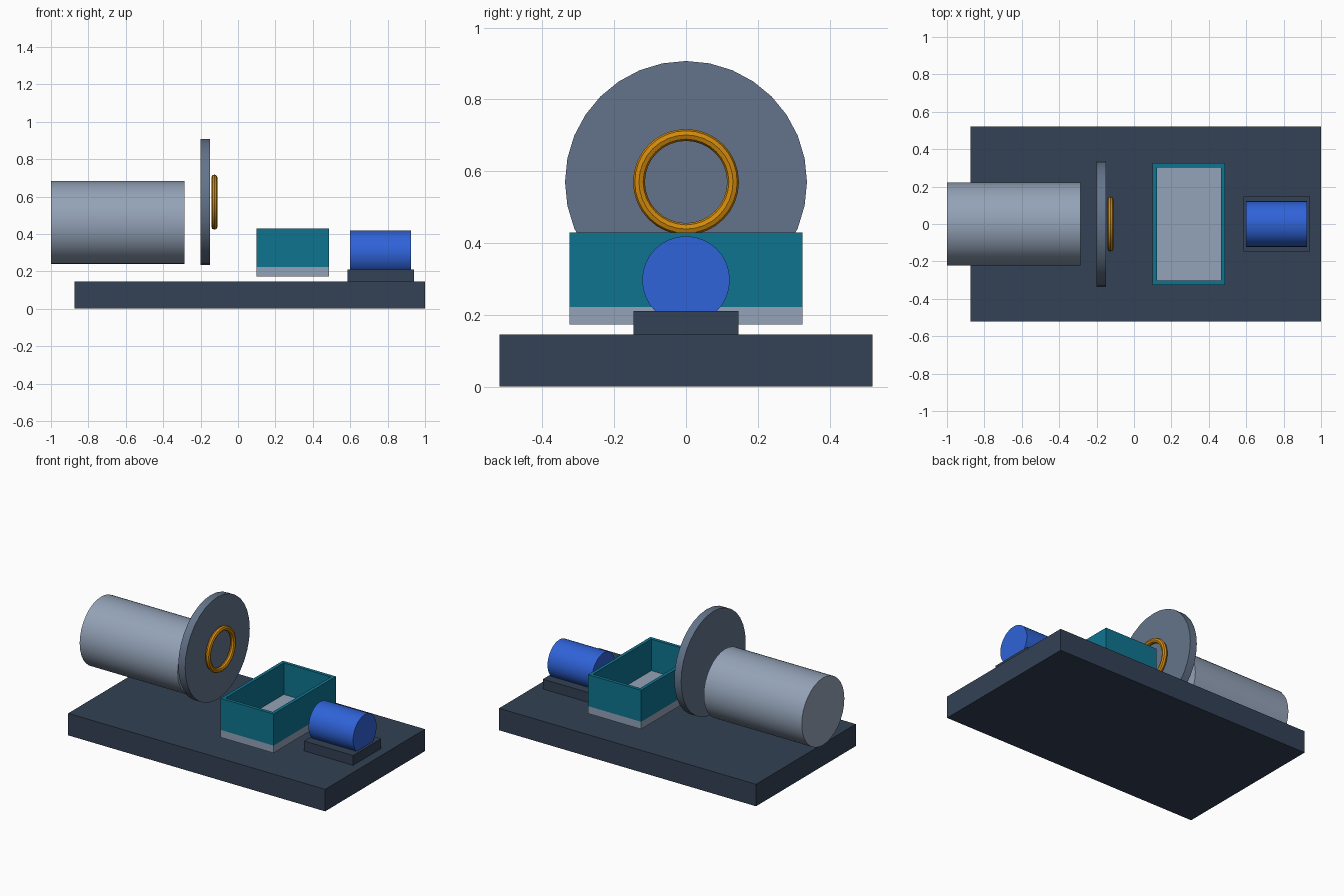
import bpy
import bmesh
import math

if "Cube" in bpy.data.objects:
    bpy.data.objects.remove(bpy.data.objects["Cube"], do_unlink=True)


def material(name, rgb):
    """Flat colour from 0-255 sRGB values, stored as linear."""
    lin = [((c / 255 + 0.055) / 1.055) ** 2.4 if c > 10 else c / 255 / 12.92 for c in rgb]
    mat = bpy.data.materials.new(name)
    mat.use_nodes = True
    mat.diffuse_color = (*lin, 1)
    mat.node_tree.nodes["Principled BSDF"].inputs["Base Color"].default_value = (*lin, 1)
    return mat


dark_slate = material("dark slate", (51, 65, 85))
mid_slate = material("mid slate", (100, 116, 139))
light_slate = material("light slate", (148, 163, 184))
teal = material("teal", (14, 116, 144))
blue = material("blue", (47, 99, 216))
amber = material("amber", (210, 138, 12))


def finish(name, mat, smooth=False):
    obj = bpy.context.object
    obj.name = obj.data.name = name
    obj.data.materials.append(mat)
    if smooth:
        bpy.ops.object.shade_smooth_by_angle(angle=math.radians(30))
    return obj


def box(name, mat, x0, x1, half_y, z0, z1):
    """Box spanning the given x and z ranges, centred on y = 0."""
    bpy.ops.mesh.primitive_cube_add(size=1, location=((x0 + x1) / 2, 0, (z0 + z1) / 2))
    obj = finish(name, mat)
    obj.scale = (x1 - x0, 2 * half_y, z1 - z0)
    bpy.ops.object.transform_apply(location=False, rotation=False, scale=True)
    return obj


def cylinder(name, mat, x0, x1, z, radius):
    """Cylinder lying along x."""
    bpy.ops.mesh.primitive_cylinder_add(vertices=32, radius=radius, depth=x1 - x0,
                                        location=((x0 + x1) / 2, 0, z),
                                        rotation=(0, math.pi / 2, 0))
    return finish(name, mat, smooth=True)


# Base plate
box("base_plate", dark_slate, -0.875, 1.0, 0.52, 0, 0.145)

# Large drum, flange disc and seal ring along the x axis
cylinder("drum", light_slate, -1.0, -0.285, 0.46, 0.222)
cylinder("flange_disc", mid_slate, -0.2, -0.15, 0.57, 0.337)
bpy.ops.mesh.primitive_torus_add(major_segments=32, minor_segments=8,
                                 major_radius=0.131, minor_radius=0.0165,
                                 location=(-0.126, 0, 0.57), rotation=(0, math.pi / 2, 0))
finish("seal_ring", amber, smooth=True)

# Open tray: floor slab and a ring of thin walls
box("tray_floor", light_slate, 0.1, 0.487, 0.325, 0.173, 0.222)
walls = box("tray_walls", teal, 0.1, 0.487, 0.325, 0.222, 0.43)
bm = bmesh.new()
bm.from_mesh(walls.data)
bmesh.ops.delete(bm, geom=[f for f in bm.faces if abs(f.normal.z) > 0.5], context="FACES_ONLY")
bm.to_mesh(walls.data)
bm.free()
solidify = walls.modifiers.new("wall_thickness", "SOLIDIFY")
solidify.thickness = 0.022
solidify.offset = -1
solidify.use_even_offset = True

# Motor on its mounting block
box("motor_mount", dark_slate, 0.585, 0.942, 0.146, 0.145, 0.21)
cylinder("motor", blue, 0.6, 0.925, 0.297, 0.122)
